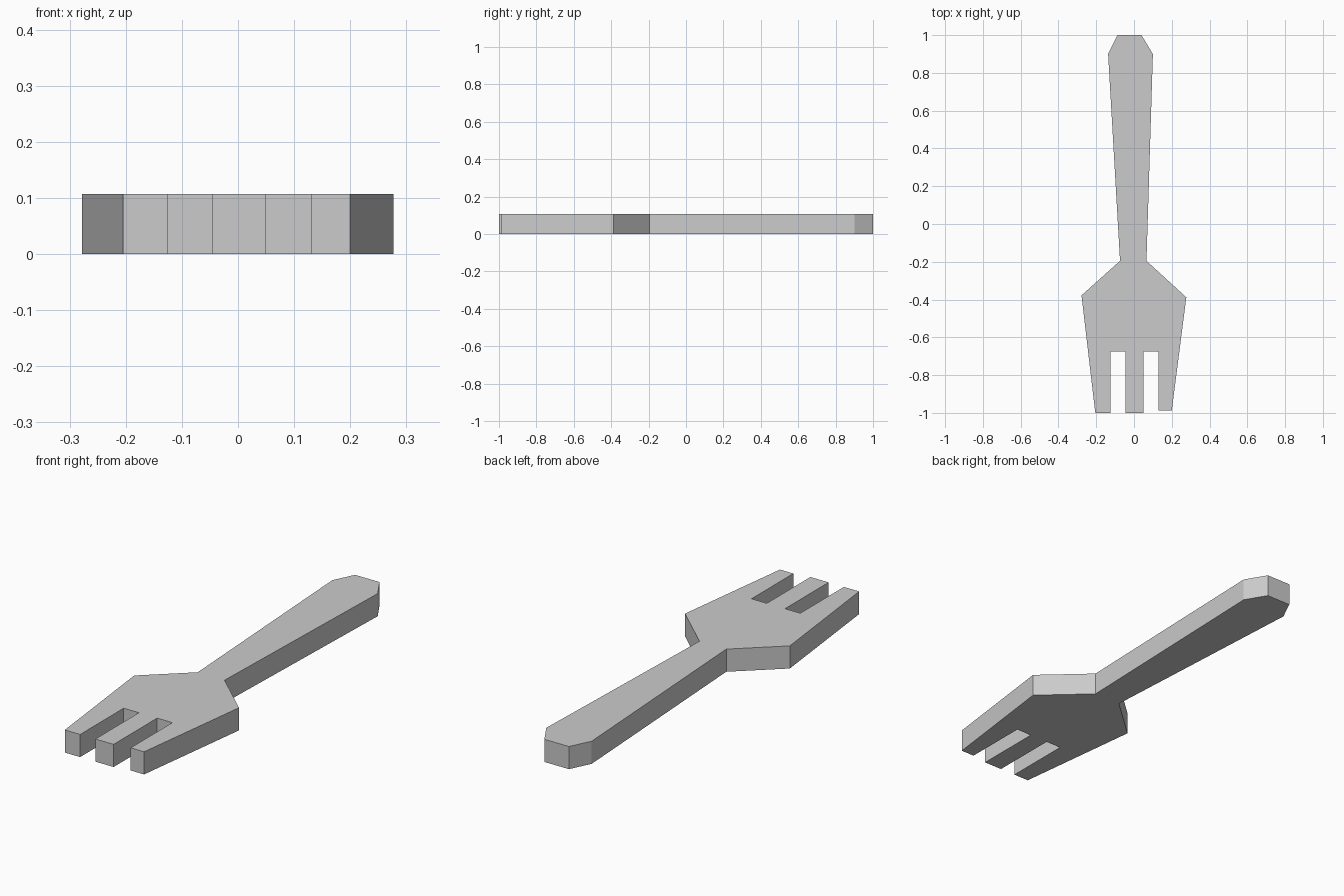
import bpy
import bmesh

cube = bpy.data.objects.get("Cube")
if cube:
    bpy.data.objects.remove(cube, do_unlink=True)

THICKNESS = 0.107

# Plain grey material
grey = bpy.data.materials.new("plain_grey")
grey.use_nodes = True
colour = (0.6, 0.6, 0.6, 1)
grey.diffuse_color = colour
grey.node_tree.nodes["Principled BSDF"].inputs["Base Color"].default_value = colour

# Slightly uneven hand-cut outline, counter-clockwise from the right tine
right_tine = [(-0.205, -1), (-0.125, -1), (-0.125, -0.675)]
middle_tine = [(-0.045, -0.675), (-0.045, -1), (0.05, -1), (0.05, -0.675)]
left_tine = [(0.13, -0.675), (0.13, -0.987), (0.2, -0.987)]
left_edge = [(0.277, -0.388), (0.066, -0.195), (0.1, 0.9)]
handle_end = [(0.04, 1), (-0.088, 1)]
right_edge = [(-0.137, 0.9), (-0.074, -0.195), (-0.278, -0.378)]
outline = right_tine + middle_tine + left_tine + left_edge + handle_end + right_edge

# Extrude the outline into a flat slab
bm = bmesh.new()
base = bm.faces.new([bm.verts.new((x, y, 0)) for x, y in outline])
top = bmesh.ops.extrude_face_region(bm, geom=[base], use_keep_orig=True)["geom"]
bmesh.ops.translate(bm, vec=(0, 0, THICKNESS),
                    verts=[g for g in top if isinstance(g, bmesh.types.BMVert)])
bmesh.ops.recalc_face_normals(bm, faces=bm.faces)

mesh = bpy.data.meshes.new("fork")
bm.to_mesh(mesh)
bm.free()
mesh.materials.append(grey)
fork = bpy.data.objects.new("fork", mesh)
bpy.context.collection.objects.link(fork)
